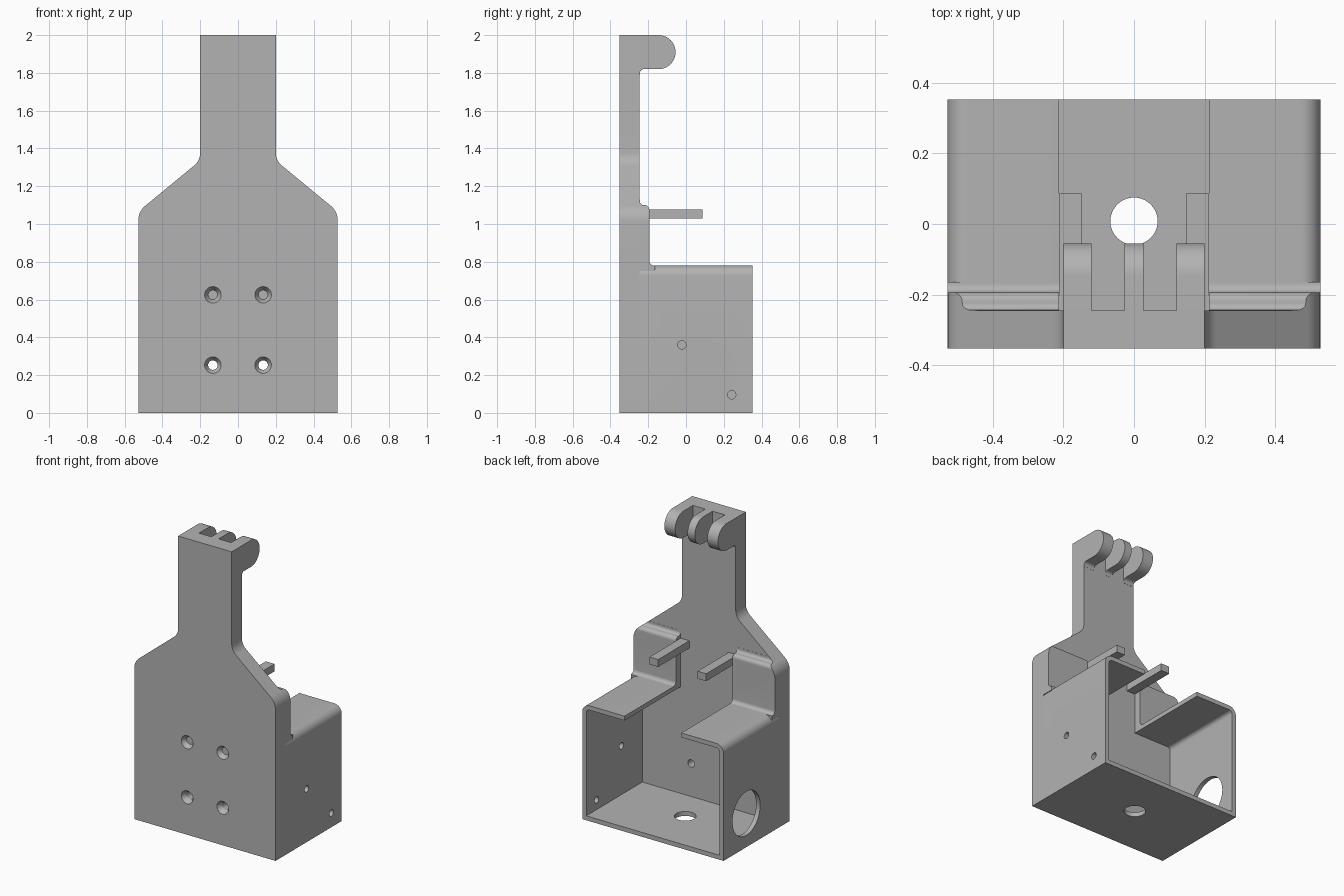
import bpy, bmesh, math
from mathutils import Vector, Matrix

if "Cube" in bpy.data.objects:
    bpy.data.objects.remove(bpy.data.objects["Cube"])

grey = bpy.data.materials.new("plain_grey")
grey.use_nodes = True
COLOUR = (0.45, 0.45, 0.45, 1)
grey.diffuse_color = COLOUR
grey.node_tree.nodes["Principled BSDF"].inputs["Base Color"].default_value = COLOUR

# Main depths and levels
FRONT, PLATE_BACK, PAD_BACK, BACK = -0.353, -0.245, -0.194, 0.353
HALF, NECK, SLOT, WALL, SHELF = 0.528, 0.2, 0.212, 0.03, 0.78


def to_object(name, bm):
    bmesh.ops.recalc_face_normals(bm, faces=bm.faces)
    mesh = bpy.data.meshes.new(name)
    bm.to_mesh(mesh)
    bm.free()
    mesh.materials.append(grey)
    obj = bpy.data.objects.new(name, mesh)
    bpy.context.collection.objects.link(obj)
    return obj


def rounded(corners, steps=10):
    """Replace each (a, b, radius) corner by a tangent arc."""
    out = []
    for i, corner in enumerate(corners):
        p = Vector(corner[:2])
        r = corner[2] if len(corner) > 2 else 0
        if not r:
            out.append(p)
            continue
        u = (Vector(corners[i - 1][:2]) - p).normalized()
        v = (Vector(corners[(i + 1) % len(corners)][:2]) - p).normalized()
        half = u.angle(v) / 2
        centre = p + (u + v).normalized() * r / math.sin(half)
        start = p + u * r / math.tan(half) - centre
        end = p + v * r / math.tan(half) - centre
        turn = start.angle(end)
        for k in range(steps + 1):
            t = k / steps
            out.append(centre + (start * math.sin((1 - t) * turn)
                                 + end * math.sin(t * turn)) / math.sin(turn))
    return out


def prism(name, corners, axis, lo, hi):
    """Extrude a rounded profile along one axis."""
    place = {"x": lambda a, b, d: (d, a, b),
             "y": lambda a, b, d: (a, d, b)}[axis]
    bm = bmesh.new()
    face = bm.faces.new([bm.verts.new(place(p.x, p.y, lo)) for p in rounded(corners)])
    top = bmesh.ops.extrude_face_region(bm, geom=[face])["geom"]
    verts = [g for g in top if isinstance(g, bmesh.types.BMVert)]
    bmesh.ops.translate(bm, verts=verts, vec=place(0, 0, hi - lo))
    return to_object(name, bm)


def box(name, x, y, z):
    return prism(name, [(x[0], z[0]), (x[1], z[0]), (x[1], z[1]), (x[0], z[1])], "y", *y)


def drill(start, end, r1, r2=None):
    """Round cutter between two points, tapered when r2 is given."""
    start, end = Vector(start), Vector(end)
    axis = end - start
    bm = bmesh.new()
    bmesh.ops.create_cone(bm, cap_ends=True, segments=40, radius1=r1,
                          radius2=r2 or r1, depth=axis.length)
    turn = axis.to_track_quat("Z", "Y").to_matrix().to_4x4()
    bm.transform(Matrix.Translation((start + end) / 2) @ turn)
    return to_object("cutter", bm)


def combine(obj, cutters, operation="DIFFERENCE"):
    bpy.context.view_layer.objects.active = obj
    for cutter in cutters:
        mod = obj.modifiers.new("cut", "BOOLEAN")
        mod.operation, mod.solver, mod.object = operation, "EXACT", cutter
        bpy.ops.object.modifier_apply(modifier=mod.name)
        bpy.data.objects.remove(cutter)


def mount_holes():
    """Shoulder holes with a wider recess at the back."""
    cutters = []
    for s in (-1, 1):
        cutters.append(drill((s * 0.33, -0.5, 0.985), (s * 0.33, 0, 0.985), 0.053))
        cutters.append(drill((s * 0.33, -0.225, 0.985), (s * 0.33, 0, 0.985), 0.07))
    return cutters


# Front plate: wide body, sloping shoulders, narrow neck
side = [(HALF, 0), (HALF, 1.066, 0.1), (NECK, 1.336, 0.09), (NECK, 2)]
outline = side + [(-c[0],) + c[1:] for c in reversed(side)]
plate = prism("front_plate", outline, "y", FRONT, PLATE_BACK)
screws = []
for x in (-0.133, 0.133):
    for z in (0.253, 0.625):
        screws.append(drill((x, -0.5, z), (x, 0, z), 0.025))
        screws.append(drill((x, FRONT - 0.01, z), (x, FRONT + 0.03, z), 0.05, 0.025))
combine(plate, screws + mount_holes())
parts = [plate]

# Thick shoulder pads and retaining pins
pad_profile = [(PLATE_BACK, SHELF - WALL), (-0.165, SHELF - WALL), (-0.165, SHELF),
               (PAD_BACK, SHELF, 0.025), (PAD_BACK, 1.1, 0.025),
               (PLATE_BACK + 0.001, 1.1, 0.02), (PLATE_BACK + 0.001, 1.13),
               (PLATE_BACK, 1.13)]
for s, label in ((1, "left"), (-1, "right")):
    lo, hi = sorted((s * SLOT, s * 0.6))
    pad = prism(label + "_shoulder_pad", pad_profile, "x", lo, hi)
    combine(pad, [prism("cutter", outline, "y", -0.4, 0.1)], "INTERSECT")
    combine(pad, mount_holes())
    lo, hi = sorted((s * 0.147, s * SLOT))
    pin = box(label + "_pin", (lo, hi), (PLATE_BACK, 0.087), (1.028, 1.078))
    parts += [pad, pin]

# Open-backed housing with a slotted top
shell = prism("housing", [(-HALF, 0), (HALF, 0), (HALF, SHELF, 0.055),
                          (-HALF, SHELF, 0.055)], "y", PLATE_BACK, BACK)
inner = HALF - WALL
cuts = [prism("cutter", [(-inner, WALL), (inner, WALL), (inner, SHELF - WALL, 0.025),
                         (-inner, SHELF - WALL, 0.025)], "y", -0.5, 0.5),
        box("cutter", (-SLOT, SLOT), (-0.5, 0.5), (0.6, 1)),
        drill((0, 0.008, -0.2), (0, 0.008, 0.2), 0.067)]
# Side openings with two screw holes on a diagonal that swaps between sides
for s in (-1, 1):
    def bore(y, z, r):
        return drill((s * 0.4, y, z), (s * 0.7, y, z), r)
    cuts += [bore(0.11, 0.228, 0.148),
             bore(0.11 - s * 0.132, 0.36, 0.022),
             bore(0.11 + s * 0.132, 0.096, 0.022)]
combine(shell, cuts)
parts.append(shell)

# Three hinge lugs at the top of the neck
lug_profile = [(PLATE_BACK, 1.79), (PLATE_BACK + 0.001, 1.79),
               (PLATE_BACK + 0.001, 1.82, 0.022), (-0.055, 1.82, 0.0899),
               (-0.055, 2, 0.0899), (PLATE_BACK, 2)]
for label, lo, hi in (("right", -NECK, -0.12), ("middle", -0.027, 0.027),
                      ("left", 0.12, NECK)):
    lug = prism(label + "_hinge_lug", lug_profile, "x", lo, hi)
    combine(lug, [drill((-0.5, -0.147, 1.91), (0.5, -0.147, 1.91), 0.031)])
    parts.append(lug)

# Smooth the round surfaces, keep hard edges
bpy.ops.object.select_all(action="DESELECT")
for obj in parts:
    obj.select_set(True)
bpy.context.view_layer.objects.active = plate
bpy.ops.object.shade_smooth_by_angle(angle=math.radians(30))
